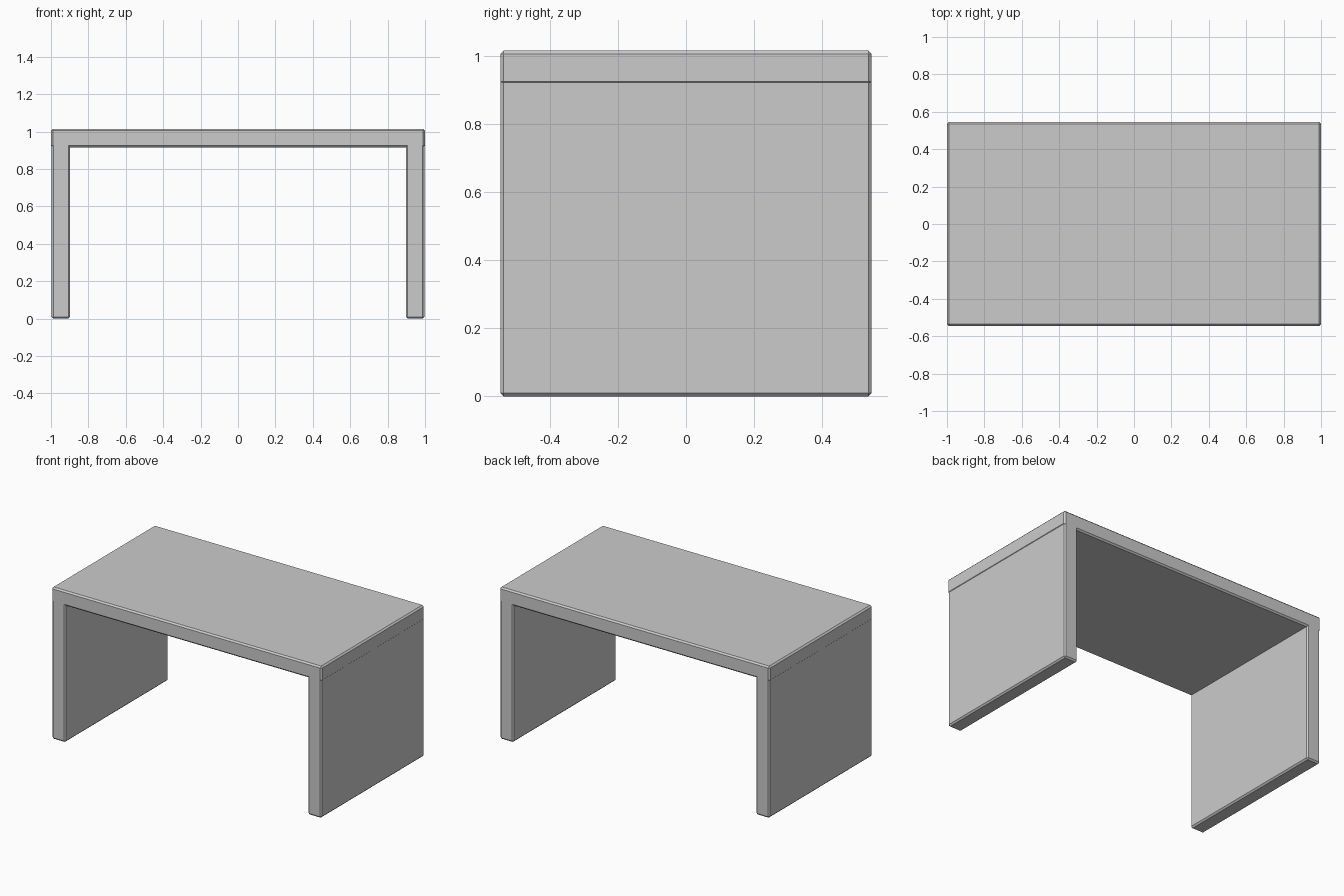
import bpy

if "Cube" in bpy.data.objects:
    bpy.data.objects.remove(bpy.data.objects["Cube"])

def panel(name, size, loc):
    """Flat-faced box with a small chamfer on every edge."""
    bpy.ops.mesh.primitive_cube_add(size=1, location=loc)
    ob = bpy.context.object
    ob.name = name
    ob.scale = size
    bpy.ops.object.transform_apply(location=False, rotation=False, scale=True)
    mod = ob.modifiers.new("chamfer", 'BEVEL')
    mod.width = 0.01
    mod.segments = 1
    return ob

# Table top, overhanging the side panels by a hair
panel("table_top", (2.0, 1.09, 0.10), (0, 0, 0.965))

# Side panels that run up into the top
for name, side in (("left_side_panel", -1), ("right_side_panel", 1)):
    panel(name, (0.10, 1.09, 0.98), (side * 0.947, 0, 0.49))
